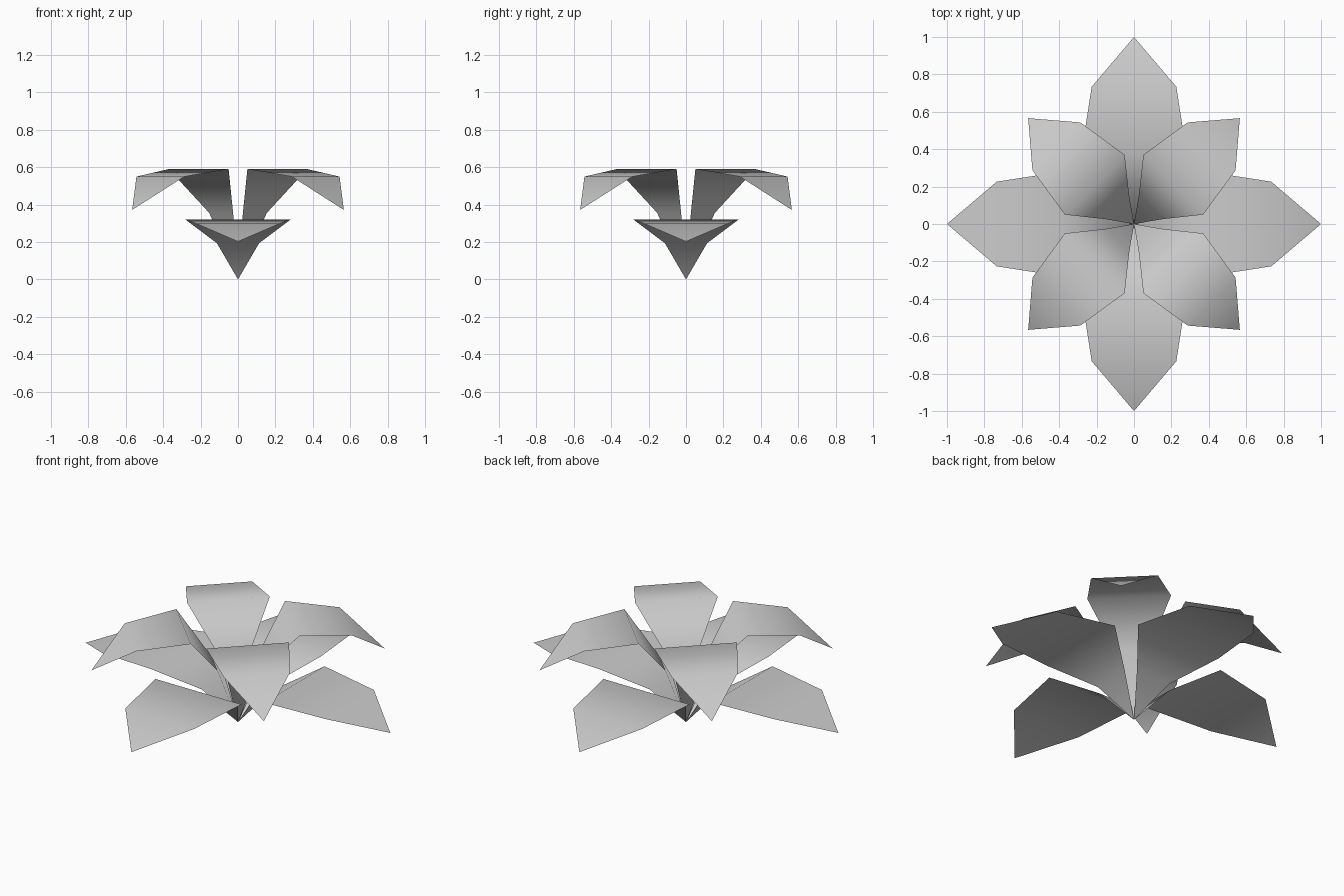
import bpy
import math
from mathutils import Matrix

cube = bpy.data.objects.get("Cube")
if cube:
    bpy.data.objects.remove(cube, do_unlink=True)

# Single petal colour
grey = bpy.data.materials.new("petal grey")
grey.use_nodes = True
colour = (0.6, 0.6, 0.6, 1)
grey.diffuse_color = colour
grey.node_tree.nodes["Principled BSDF"].inputs["Base Color"].default_value = colour

# Petal cross rows: distance out, half width, height
ROWS = [(0.127, 0.09, 0.355), (0.297, 0.226, 0.59), (0.587, 0.181, 0.55)]
TIP = (0.8, 0, 0.372)


def make_petal(name, angle, spread, rise):
    """One thin petal that grows from the origin and folds over outward."""
    verts = [(0, 0, 0)]
    for out, half, height in ROWS:
        verts += [(out, -half, height), (out, half, height)]
    verts.append(TIP)
    faces = [(0, 1, 2), (1, 3, 4, 2), (3, 5, 6, 4), (5, 7, 6)]
    mesh = bpy.data.meshes.new(name)
    mesh.from_pydata(verts, [], faces)
    mesh.transform(Matrix.Rotation(angle, 4, "Z")
                   @ Matrix.Diagonal((spread, spread, rise, 1)))
    mesh.materials.append(grey)
    mesh.shade_smooth()
    petal = bpy.data.objects.new(name, mesh)
    bpy.context.collection.objects.link(petal)


# Tall diagonal ring, and a wider, lower ring between its petals
for i in range(4):
    turn = i * math.pi / 2
    make_petal(f"upper_petal_{i + 1}", turn + math.pi / 4, 1, 1)
    make_petal(f"lower_petal_{i + 1}", turn, 1.25, 0.545)
